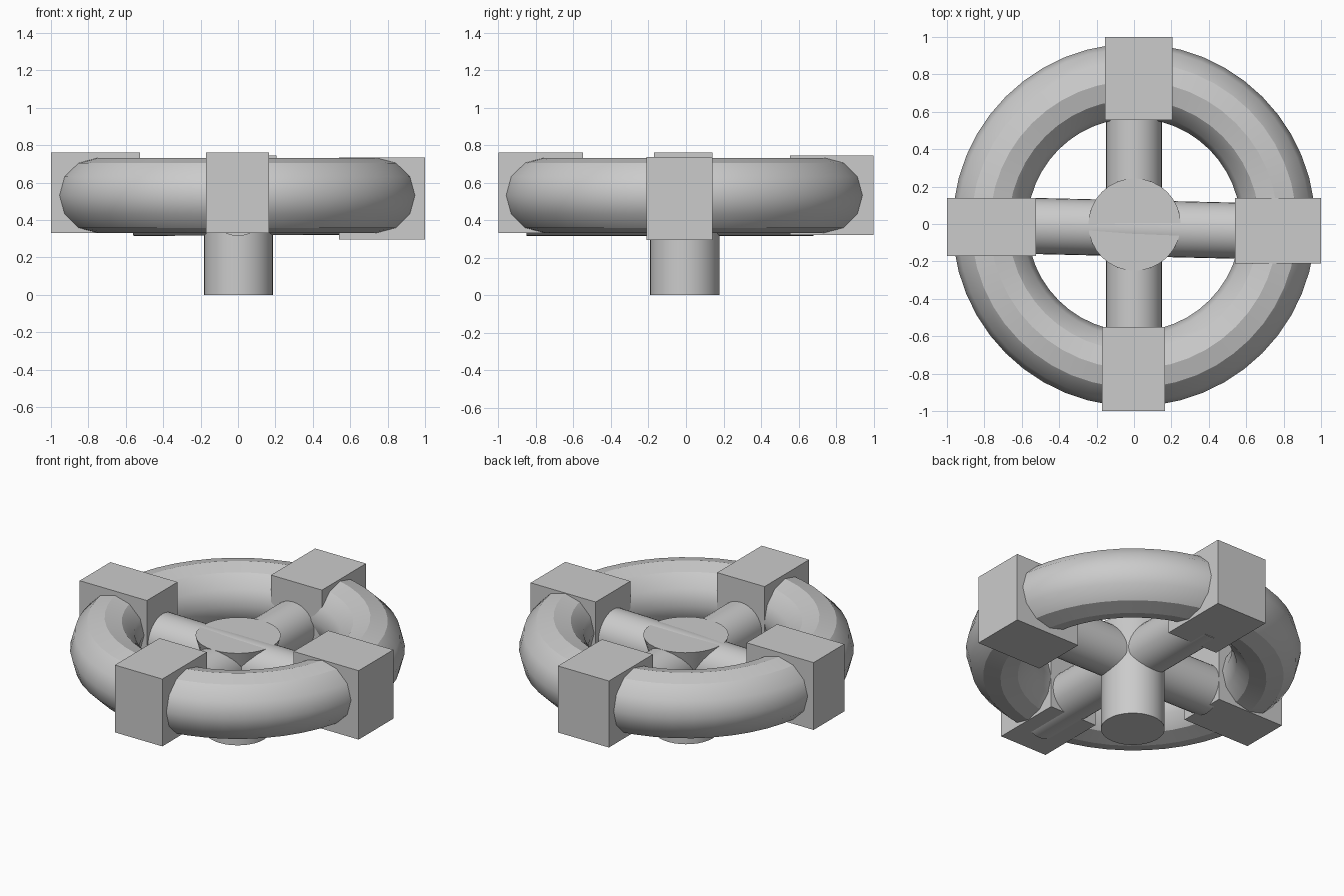
import bpy, math
from mathutils import Vector

if "Cube" in bpy.data.objects:
    bpy.data.objects.remove(bpy.data.objects["Cube"])

grey = bpy.data.materials.new("light_grey")
grey.diffuse_color = (0.6, 0.6, 0.6, 1)
grey.use_nodes = True
grey.node_tree.nodes["Principled BSDF"].inputs["Base Color"].default_value = grey.diffuse_color


def finish(name, smooth=True):
    ob = bpy.context.object
    ob.name = name
    ob.data.materials.append(grey)
    if smooth:
        bpy.ops.object.shade_smooth_by_angle(angle=math.radians(30))
    return ob


def block(name, x0, x1, y0, y1, z0, z1):
    bpy.ops.mesh.primitive_cube_add(
        size=1, location=((x0 + x1) / 2, (y0 + y1) / 2, (z0 + z1) / 2))
    bpy.context.object.scale = (x1 - x0, y1 - y0, z1 - z0)
    bpy.ops.object.transform_apply(location=False, rotation=False, scale=True)
    return finish(name, smooth=False)


def rod(name, a, b, radius):
    a, b = Vector(a), Vector(b)
    bpy.ops.mesh.primitive_cylinder_add(
        vertices=32, radius=radius, depth=(b - a).length, location=(a + b) / 2,
        rotation=(b - a).to_track_quat('Z', 'Y').to_euler())
    return finish(name)


# Wheel rim
bpy.ops.mesh.primitive_torus_add(
    major_segments=48, minor_segments=12, major_radius=0.77,
    minor_radius=0.2, location=(0, -0.005, 0.532))
finish("rim")

# Grip blocks around the rim
block("left_block", -1, -0.525, -0.17, 0.14, 0.33, 0.76)
block("right_block", 0.54, 1, -0.21, 0.14, 0.295, 0.735)
block("front_block", -0.17, 0.165, -1, -0.55, 0.33, 0.76)
block("back_block", -0.155, 0.205, 0.555, 1, 0.32, 0.745)

# Crossing spokes
rod("side_spoke", (-0.56, -0.01, 0.465), (0.95, -0.045, 0.473), 0.15)
rod("long_spoke", (0, -0.85, 0.465), (0, 0.68, 0.465), 0.15)

# Shaft and flared hub cap
rod("shaft", (0.003, -0.007, 0), (0.003, -0.007, 0.5), 0.185)
bpy.ops.mesh.primitive_cone_add(
    vertices=32, radius1=0.17, radius2=0.247, depth=0.26,
    location=(0.003, -0.003, 0.485))
finish("hub_cap")
